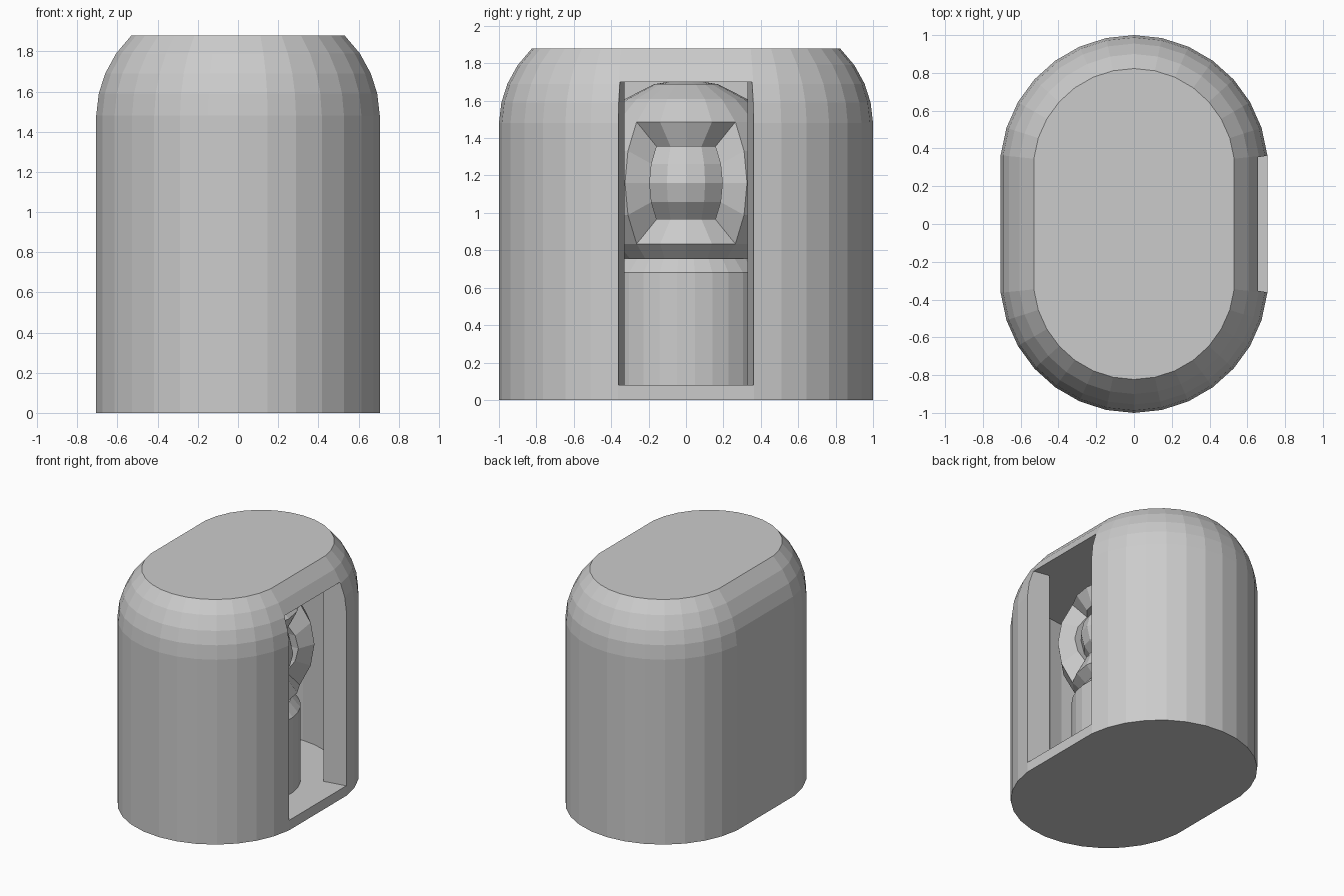
import bpy, bmesh
from math import sin, cos, radians, pi

if "Cube" in bpy.data.objects:
    bpy.data.objects.remove(bpy.data.objects["Cube"])

CY = 0.29  # offset of the rounded ends from the centre


def stadium(r):
    """Outline with two faceted half-round ends joined by flat sides."""
    end = [(r * sin(radians(a)), CY + r * cos(radians(a))) for a in range(84, -85, -12)]
    return end + [(-x, -y) for x, y in end]


def circle(r, n=30):
    return [(r * cos(2 * pi * (i + 0.5) / n), r * sin(2 * pi * (i + 0.5) / n)) for i in range(n)]


def finish(bm, name):
    bmesh.ops.recalc_face_normals(bm, faces=bm.faces[:])
    mesh = bpy.data.meshes.new(name)
    bm.to_mesh(mesh)
    bm.free()
    obj = bpy.data.objects.new(name, mesh)
    bpy.context.collection.objects.link(obj)
    return obj


def loft(name, levels):
    """Closed solid through a stack of (outline, z) levels."""
    bm = bmesh.new()
    rings = [[bm.verts.new((x, y, z)) for x, y in pts] for pts, z in levels]
    for low, high in zip(rings, rings[1:]):
        n = len(low)
        for i in range(n):
            j = (i + 1) % n
            bm.faces.new((low[i], low[j], high[j], high[i]))
    bm.faces.new(rings[0][::-1])
    bm.faces.new(rings[-1])
    return finish(bm, name)


def cut(target, cutter):
    mod = target.modifiers.new("cut", 'BOOLEAN')
    mod.operation, mod.solver, mod.object = 'DIFFERENCE', 'EXACT', cutter
    bpy.context.view_layer.objects.active = target
    bpy.ops.object.modifier_apply(modifier=mod.name)
    bpy.data.objects.remove(cutter)


# Housing with rounded shoulders and a flat top
housing = loft("housing", [(stadium(r), z) for r, z in (
    (0.71, 0), (0.71, 1.48), (0.697, 1.59), (0.665, 1.69), (0.61, 1.79), (0.533, 1.88))])

# Hollow interior and the tapered opening on the right side
cut(housing, loft("cavity_cutter", [(stadium(0.53), z) for z in (0.08, 1.70)]))
opening = [(0.45, -0.316), (0.80, -0.379), (0.80, 0.379), (0.45, 0.316)]
cut(housing, loft("opening_cutter", [(opening, z) for z in (0.08, 1.70)]))

# Pedestal with a chamfered top
loft("pedestal", [(circle(r), z) for r, z in ((0.455, 0.075), (0.455, 0.68), (0.39, 0.755))])

# Ball with a funnel-shaped window sunk into its right side
bm = bmesh.new()
R = 0.555
bmesh.ops.create_uvsphere(bm, u_segments=20, v_segments=10, radius=R)
lim = R * sin(radians(36)) + 0.01
patch = [f for f in bm.faces
         if all(v.co.x > 0.2 and abs(v.co.z) < lim and abs(v.co.y) < lim for v in f.verts)]


def sink(faces, scale, dx):
    """Extrude a face patch inward along x, scaled about the x axis."""
    new = bmesh.ops.extrude_face_region(bm, geom=faces)["geom"]
    bmesh.ops.delete(bm, geom=[f for f in faces if f.is_valid], context='FACES')
    for v in (g for g in new if isinstance(g, bmesh.types.BMVert)):
        v.co.x += dx
        v.co.y *= scale
        v.co.z *= scale
    return [g for g in new if isinstance(g, bmesh.types.BMFace)]


patch = sink(patch, 0.595, -0.05)
sink(patch, 1.0, -0.06)
ball = finish(bm, "ball")
ball.location.z = 1.16
